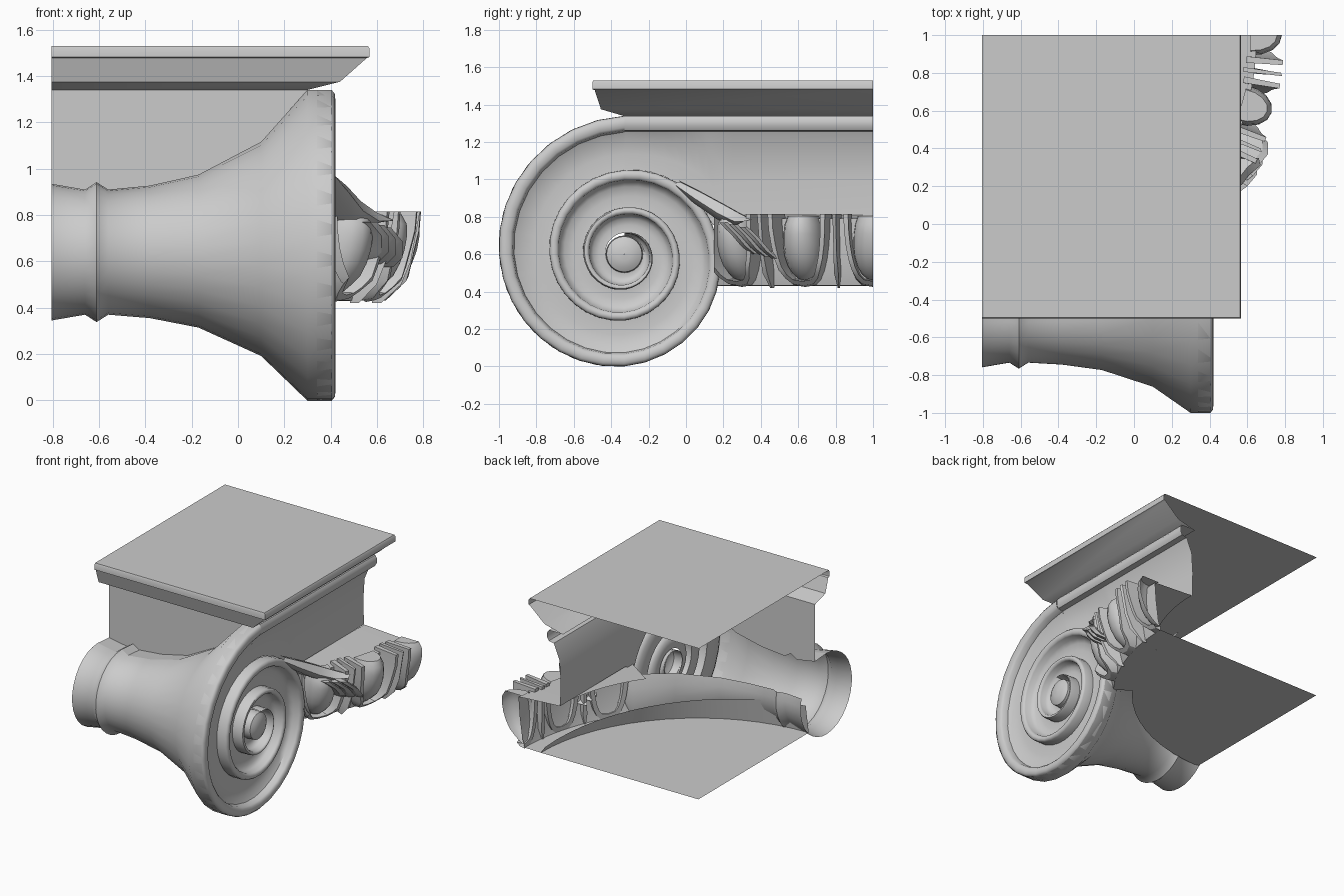
import bpy, bmesh
from math import sin, cos, pi, radians

if "Cube" in bpy.data.objects:
    bpy.data.objects.remove(bpy.data.objects["Cube"])

CY, CZ = -0.33, 0.60          # volute eye
AX, AY = -0.80, 1.00          # column axis
RADII = [.74, .67, .60, .51, .45, .40, .355, .295, .25, .22, .19, .15, .115, .10, .095, .09, .09]


def finish(name, bm, angle=35, clip=False):
    if clip:                  # trim to the open symmetry plane and the volute
        for co, no in (((0, 1, 0), (0, 1, 0)), ((0, .15, 0), (0, -1, 0))):
            bmesh.ops.bisect_plane(bm, geom=bm.verts[:] + bm.edges[:] + bm.faces[:],
                                   plane_co=co, plane_no=no, clear_outer=True)
    bmesh.ops.remove_doubles(bm, verts=bm.verts, dist=1e-4)
    bmesh.ops.recalc_face_normals(bm, faces=bm.faces)
    me = bpy.data.meshes.new(name)
    bm.to_mesh(me)
    bm.free()
    ob = bpy.data.objects.new(name, me)
    bpy.context.collection.objects.link(ob)
    bpy.ops.object.select_all(action='DESELECT')
    ob.select_set(True)
    bpy.context.view_layer.objects.active = ob
    bpy.ops.object.shade_smooth_by_angle(angle=radians(angle))
    return ob


def loft(bm, rows, closed=False):
    vs = [[bm.verts.new(p) for p in row] for row in rows]
    for a, b in zip(vs, vs[1:]):
        n = len(a)
        for i in range(n if closed else n - 1):
            j = (i + 1) % n
            bm.faces.new((a[i], a[j], b[j], b[i]))
    return vs


def radius(t):
    k = min(max(t, 0) * 4, len(RADII) - 1.001)
    i = int(k)
    return RADII[i] + (RADII[i + 1] - RADII[i]) * (k - i)


def polar(t, r):
    a = pi / 2 + 2 * pi * t
    return CY + r * cos(a), CZ + r * sin(a)


def column(r, deg, z):
    a = radians(deg)
    return (AX + r * cos(a), AY - r * sin(a), z)


# abacus: mitred moulding, open on the two symmetry planes
bm = bmesh.new()
steps = [(.30, -.335, 1.34), (.44, -.455, 1.375), (.555, -.488, 1.477),
         (.567, -.5, 1.482), (.567, -.5, 1.52), (.56, -.495, 1.53)]
rows = loft(bm, [[(-.805, y, z), (x, y, z), (x, 1, z)] for x, y, z in steps])
bm.faces.new(rows[-1] + [bm.verts.new((-.805, 1, 1.53))])
finish("abacus", bm, 48)

# volute: rounded fillet and hollow channel swept along the spiral
bm = bmesh.new()
section = [(0, .34), (.005, .405), (.06, .418), (.14, .42), (.22, .417), (.27, .405), (.30, .365),
           (.45, .345), (.7, .335), (1, .34)]
rows = []
for i in range(97):
    t = i / 32
    r0, r1 = radius(t), radius(t + 1)
    rows.append([(x, *polar(t, r0 + (r1 - r0) * f)) for f, x in section])
loft(bm, rows)
finish("volute_spiral", bm, 50)

# eye of the volute
bm = bmesh.new()
eye = [(.10, .33), (.095, .395), (.07, .41), (.035, .418), (.002, .42)]
loft(bm, [[(x, CY + r * cos(2 * pi * i / 24), CZ + r * sin(2 * pi * i / 24))
           for i in range(24)] for r, x in eye], True)
finish("volute_eye", bm)

# top band and channel running from the volute to the symmetry plane
bm = bmesh.new()
bottoms = [polar(1 - .2 * i / 8, radius(1 - .2 * i / 8)) for i in range(9)] + [(.25, .81), (1, .81)]
rows = []
for y, zb in bottoms:
    d = 1.26 - zb
    k = max(0, min(1, (y + .33) / .6)) * .025
    rows.append([(.29, y, 1.34), (.405, y, 1.34), (.418, y, 1.32), (.418, y, 1.285),
                 (.405, y, 1.262), (.365, y, 1.255), (.345 - k, y, 1.26 - .25 * d),
                 (.335 - k, y, 1.26 - .6 * d), (.34 - k, y, zb)])
loft(bm, rows)
finish("channel_band", bm, 50)

# bolster: loft from the waist ring to the volute outline, with the wall above it
bm = bmesh.new()
stations = [(.405, 1, .27), (.30, 1, .27), (.10, .48, .27), (-.17, .15, .27),
            (-.38, .04, .27), (-.56, 0, .27), (-.61, 0, .302), (-.66, 0, .27), (-.805, 0, .295)]
rows, walls = [], []
for x, f, r in stations:
    row = []
    for i in range(25):
        t = .79 * i / 24
        a = pi / 2 + 2 * pi * t
        sy, sz = polar(t, radius(t))
        cy, cz = -.465 + r * cos(a), .64 + r * sin(a)
        row.append((x, cy + (sy - cy) * f, cz + (sz - cz) * f))
    rows.append(row)
    if x < .31:
        walls.append([(x, -.335, 1.341), (x, -.335, row[0][2] - .01), row[0]])
loft(bm, rows)
finish("bolster", bm, 50)
bm = bmesh.new()
loft(bm, walls)
finish("bolster_wall", bm, 20)

# underside disc and the drum rising from it to meet the bolster
bm = bmesh.new()
rows = loft(bm, [[column(r, 90 * i / 16, .43 + h * (.05 + .16 * i / 16)) for i in range(17)]
                 for r, h in ((1.235, 1), (1.27, 0))])
bm.faces.new(rows[-1] + [bm.verts.new((AX, AY, .43))])
finish("column_bed", bm)

# echinus ground behind the eggs
bm = bmesh.new()
ground = [(1.26, .43), (1.40, .432), (1.42, .5), (1.44, .65), (1.45, .79), (1.12, .81)]
loft(bm, [[column(r, 37 * i / 14, z) for i in range(15)] for r, z in ground])
finish("echinus", bm, clip=True)


def lean(z):                  # front limit of the ornament
    low = min(1, max(0, (z - .42) / .1))
    return 1.43 + .11 * low + .06 * min(1, max(0, (z - .52) / .24))


# eggs, ovals cut flat on top
for k, deg in enumerate((0, 15, 30)):
    bm = bmesh.new()
    rows = []
    for j in range(9):
        v = -pi / 2 + pi * .80 * j / 8
        z = .65 + .19 * sin(v)
        w = cos(v) if v < 0 else cos(v) ** .5
        rows.append([column(1.42 + (lean(z) - 1.42) * w * cos(u), deg + 4.3 * w * sin(u), z)
                     for u in [-pi / 2 + pi * i / 8 for i in range(9)]])
    top = loft(bm, rows)[-1]
    bm.faces.new(top)
    finish(f"egg_{k}", bm, 40, True)

    # husk: a U-shaped rim around each egg
    bm = bmesh.new()
    rows = []
    for i in range(15):
        u = -pi * i / 14
        prof = []
        for w, out in ((4.6, 0), (4.8, 1), (5.7, 1), (6.0, 0)):
            z = .815 + (.355 + .035 * (w - 4.6) / 1.4) * sin(u)
            c = cos(u)
            s = (1 if c > 0 else -1) * abs(c) ** .6
            prof.append(column(lean(z) - .005 if out else 1.40, deg + w * s, z))
        rows.append(prof)
    vs = loft(bm, rows, True)
    bm.faces.new(vs[0])
    bm.faces.new(vs[-1])
    finish(f"husk_{k}", bm, 30, True)

# darts between the eggs
for k, deg in enumerate((7.5, 22.5)):
    bm = bmesh.new()
    rows = []
    for z, w in ((.42, .15), (.5, .7), (.6, .45), (.815, .5)):
        rows.append([column(1.39, deg - w, z), column(lean(z) - .01, deg - w * .6, z),
                     column(lean(z), deg + w * .6, z), column(1.39, deg + w, z)])
    vs = loft(bm, rows, True)
    bm.faces.new(vs[-1])
    finish(f"dart_{k}", bm, 30, True)

# palmette leaves in the corner between the volute and the eggs
bm = bmesh.new()
path = [(.40, -.06, .985, .01), (.47, .06, .925, .05), (.53, .18, .86, .07),
        (.60, .27, .81, .06), (.66, .32, .785, .015)]
loft(bm, [[(.36, y + .02, z + .01), (x, y + .03, z), (x + .01, y - .01, z - w * .6),
           (x - .04, y - .02, z - w), (.36, y - .02, z - w)] for x, y, z, w in path])
finish("palmette_leaf", bm)
for k in range(3):
    bm = bmesh.new()
    o = .055 * k
    rows = [[(x + .03 * k + e * .03, y + o + s, z - .012 * k)
             for s, e in ((-.022, 0), (0, 1), (.022, 0))]
            + [(x - .12, y + o, z - .012 * k)]
            for x, y, z in ((.57, .20, .77), (.62, .26, .71), (.62, .32, .64), (.58, .37, .60))]
    vs = loft(bm, rows, True)
    bm.faces.new(vs[0])
    bm.faces.new(vs[-1])
    finish(f"palmette_lobe_{k}", bm, 30)
